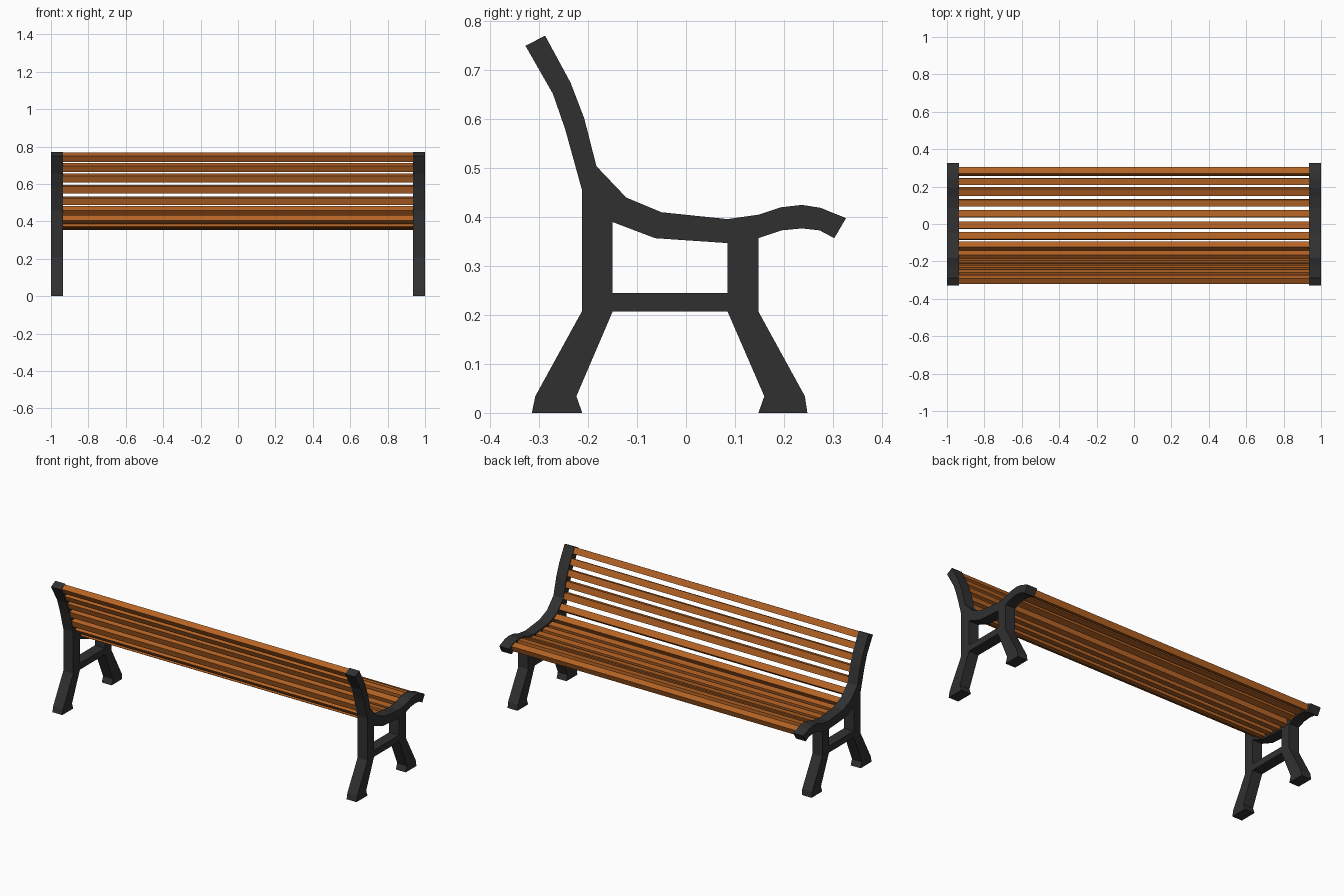
import bpy, bmesh, math
from mathutils import Matrix, Vector

if "Cube" in bpy.data.objects:
    bpy.data.objects.remove(bpy.data.objects["Cube"])


def material(name, rgb):
    m = bpy.data.materials.new(name)
    m.diffuse_color = (*rgb, 1)
    m.use_nodes = True
    m.node_tree.nodes["Principled BSDF"].inputs["Base Color"].default_value = m.diffuse_color
    return m


iron = material("dark_iron", (0.03, 0.03, 0.03))
wood = material("brown_wood", (0.46, 0.125, 0.018))


def finish(bm, name, mat):
    bmesh.ops.recalc_face_normals(bm, faces=bm.faces[:])
    me = bpy.data.meshes.new(name)
    bm.to_mesh(me)
    bm.free()
    me.materials.append(mat)
    ob = bpy.data.objects.new(name, me)
    bpy.context.collection.objects.link(ob)
    return ob


# End frame silhouette (y, z) and the opening under the seat
OUTER = [(-.315, 0), (-.212, 0), (-.224, .034), (-.15, .207), (.085, .207),
         (.16, .034), (.148, 0), (.248, 0), (.243, .034), (.148, .207),
         (.148, .357), (.195, .373), (.237, .377), (.273, .373), (.303, .357),
         (.327, .398), (.275, .419), (.237, .425), (.193, .42), (.148, .405),
         (.085, .396), (-.05, .41), (-.122, .44), (-.183, .504), (-.208, .602),
         (-.236, .675), (-.288, .771), (-.328, .75), (-.272, .652), (-.247, .58),
         (-.213, .457), (-.213, .207), (-.308, .034)]
HOLE = [(-.15, .245), (.085, .245), (.085, .347), (-.063, .357), (-.15, .39)]
INNER_X = 0.935


def end_frame(name, x0, x1):
    bm = bmesh.new()
    edges = []
    for loop in (OUTER, HOLE):
        vs = [bm.verts.new((x0, y, z)) for y, z in loop]
        edges += [bm.edges.new((vs[i - 1], vs[i])) for i in range(len(vs))]
    bmesh.ops.triangle_fill(bm, edges=edges, use_beauty=True, normal=Vector((1, 0, 0)))
    ext = bmesh.ops.extrude_face_region(bm, geom=bm.faces[:], use_keep_orig=True)
    moved = [g for g in ext["geom"] if isinstance(g, bmesh.types.BMVert)]
    bmesh.ops.translate(bm, verts=moved, vec=(x1 - x0, 0, 0))
    return finish(bm, name, iron)


end_frame("right_end_frame", INNER_X, 1.0)
end_frame("left_end_frame", -1.0, -INNER_X)

# Slats follow the curve of the frame: y, z, tilt in degrees
SEAT = [(.281, .394, -20), (.227, .401, 4), (.174, .389, 18), (.113, .374, 6),
        (.054, .375, -5), (-.006, .379, -5), (-.065, .386, -10), (-.117, .411, -30)]
BACK = [(-.167, .456, -50), (-.206, .511, -74), (-.224, .573, -74),
        (-.243, .632, -70), (-.268, .688, -64), (-.297, .743, -61)]


def slat(name, y, z, tilt):
    bm = bmesh.new()
    bmesh.ops.create_cube(bm, size=1, matrix=Matrix.Translation((0, y, z))
                          @ Matrix.Rotation(math.radians(tilt), 4, 'X')
                          @ Matrix.Diagonal((2 * INNER_X, .037, .035, 1)))
    finish(bm, name, wood)


for group, rows in (("seat_slat", SEAT), ("back_slat", BACK)):
    for i, row in enumerate(rows):
        slat(f"{group}_{i + 1}", *row)
